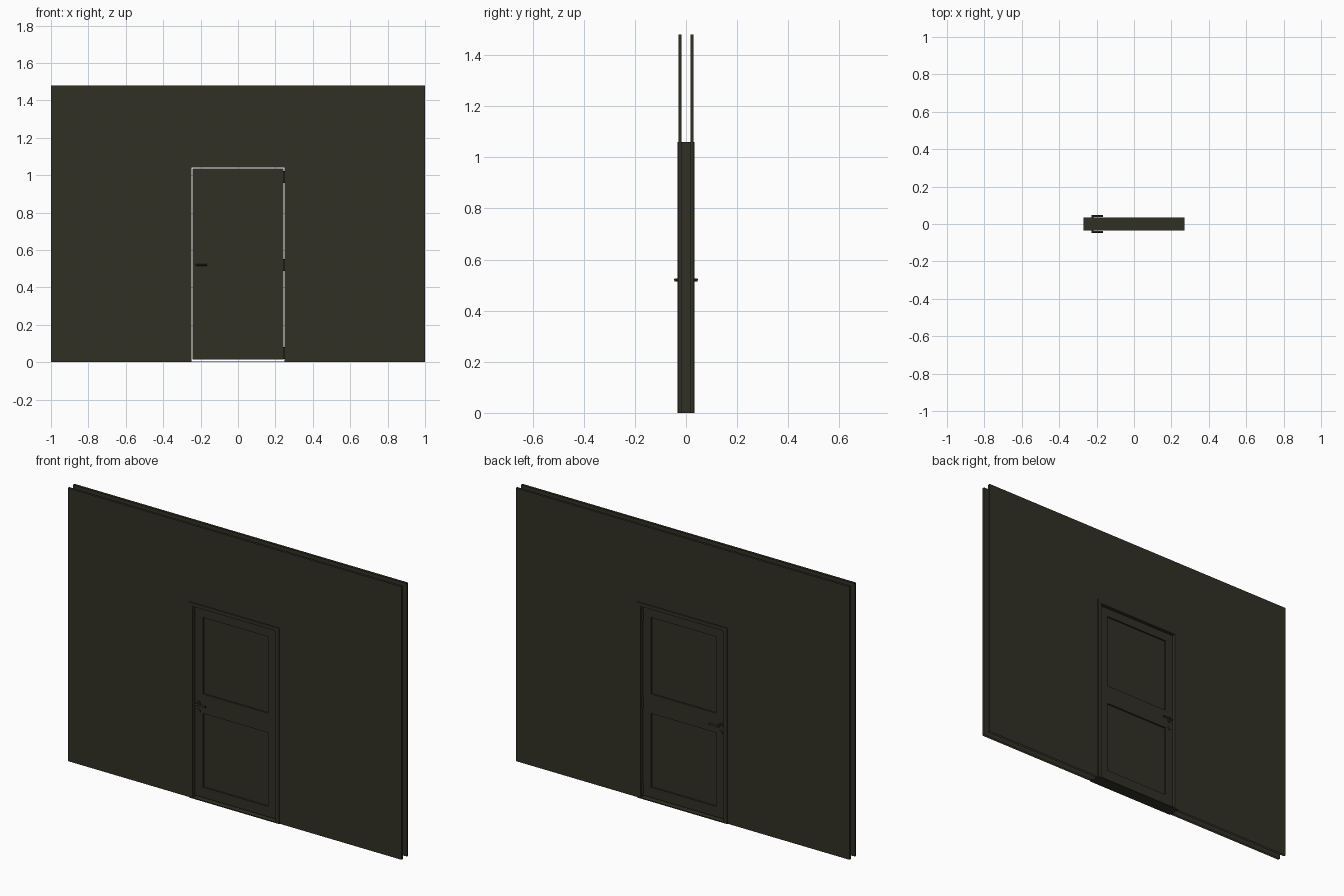
import bpy, bmesh, math
from mathutils import Matrix, Vector

if "Cube" in bpy.data.objects:
    bpy.data.objects.remove(bpy.data.objects["Cube"])

mat = bpy.data.materials.new("dark olive")
mat.diffuse_color = (0.031, 0.030, 0.018, 1)
mat.use_nodes = True
mat.node_tree.nodes["Principled BSDF"].inputs["Base Color"].default_value = mat.diffuse_color


def finish(bm, name):
    bmesh.ops.recalc_face_normals(bm, faces=bm.faces)
    me = bpy.data.meshes.new(name)
    bm.to_mesh(me)
    bm.free()
    ob = bpy.data.objects.new(name, me)
    bpy.context.collection.objects.link(ob)
    me.materials.append(mat)
    return ob


def add_box(bm, lo, hi):
    lo, hi = Vector(lo), Vector(hi)
    m = Matrix.Translation((lo + hi) / 2) @ Matrix.Diagonal((*(hi - lo), 1))
    bmesh.ops.create_cube(bm, size=1, matrix=m)


def add_cyl(bm, centre, r, length, axis='Y', seg=20):
    rot = {'X': Matrix.Rotation(math.pi / 2, 4, 'Y'),
           'Y': Matrix.Rotation(math.pi / 2, 4, 'X'), 'Z': Matrix()}[axis]
    bmesh.ops.create_cone(bm, cap_ends=True, segments=seg, radius1=r, radius2=r,
                          depth=length, matrix=Matrix.Translation(centre) @ rot)


def smooth(ob):
    bpy.ops.object.select_all(action='DESELECT')
    ob.select_set(True)
    bpy.context.view_layer.objects.active = ob
    bpy.ops.object.shade_smooth_by_angle(angle=math.radians(35))


def u_outline(w, h, iw, ih):
    return [(-w, 0), (-w, h), (w, h), (w, 0), (iw, 0), (iw, ih), (-iw, ih), (-iw, 0)]


# Wall sheets: open at top and bottom, closed at the ends and in the doorway
for side, name in ((-1, "wall_sheet_front"), (1, "wall_sheet_back")):
    bm = bmesh.new()
    pts = u_outline(1, 1.48, 0.26, 1.05)
    rings = [[bm.verts.new((x, side * y, z)) for x, z in pts] for y in (0.029, 0.017)]
    for ring in rings:
        bm.faces.new(ring)
    for i in (0, 2, 4, 5, 6):
        j = i + 1
        bm.faces.new((rings[0][i], rings[0][j], rings[1][j], rings[1][i]))
    finish(bm, name)

# Door frame
bm = bmesh.new()
face = bm.faces.new([bm.verts.new((x, -0.034, z)) for x, z in u_outline(0.27, 1.06, 0.248, 1.041)])
ext = bmesh.ops.extrude_face_region(bm, geom=[face])
bmesh.ops.translate(bm, vec=(0, 0.068, 0),
                    verts=[v for v in ext["geom"] if isinstance(v, bmesh.types.BMVert)])
finish(bm, "door_frame")

# Threshold strip
bm = bmesh.new()
add_box(bm, (-0.248, -0.034, 0), (0.248, 0.034, 0.005))
finish(bm, "threshold")

# Door leaf: stiles, rails and two recessed panels
bm = bmesh.new()
xs, zs = (-0.244, -0.195, 0.195, 0.244), (0.014, 0.07, 0.47, 0.575, 0.99, 1.037)
for side in (-1, 1):
    y = side * 0.02
    grid = [[bm.verts.new((x, y, z)) for x in xs] for z in zs]
    panels = []
    for r in range(5):
        for c in range(3):
            f = bm.faces.new((grid[r][c], grid[r][c + 1], grid[r + 1][c + 1], grid[r + 1][c]))
            if c == 1 and r in (1, 3):
                panels.append(f)
    for f in panels:
        g = bmesh.ops.extrude_discrete_faces(bm, faces=[f])["faces"][0]
        bmesh.ops.translate(bm, vec=(0, -side * 0.008, 0), verts=g.verts)
bmesh.ops.bridge_loops(bm, edges=[e for e in bm.edges if e.is_boundary])
finish(bm, "door_leaf")

# Lever handles and key roses on both sides
for side, name in ((-1, "handle_front"), (1, "handle_back")):
    bm = bmesh.new()
    add_cyl(bm, (-0.222, side * 0.0215, 0.52), 0.012, 0.004)
    add_cyl(bm, (-0.222, side * 0.0215, 0.478), 0.011, 0.004)
    add_cyl(bm, (-0.222, side * 0.0335, 0.52), 0.005, 0.023)
    add_cyl(bm, (-0.196, side * 0.0420, 0.52), 0.005, 0.062, 'X')
    add_box(bm, (-0.2235, min(side * 0.023, side * 0.024), 0.474),
            (-0.2205, max(side * 0.023, side * 0.024), 0.482))
    smooth(finish(bm, name))

# Hinges on the back edge
for i, z in enumerate((0.05, 0.52, 0.99)):
    bm = bmesh.new()
    add_cyl(bm, (0.246, 0.024, z), 0.005, 0.064, 'Z', 12)
    add_box(bm, (0.242, 0.0, z - 0.03), (0.249, 0.022, z + 0.03))
    smooth(finish(bm, f"hinge_{i + 1}"))
